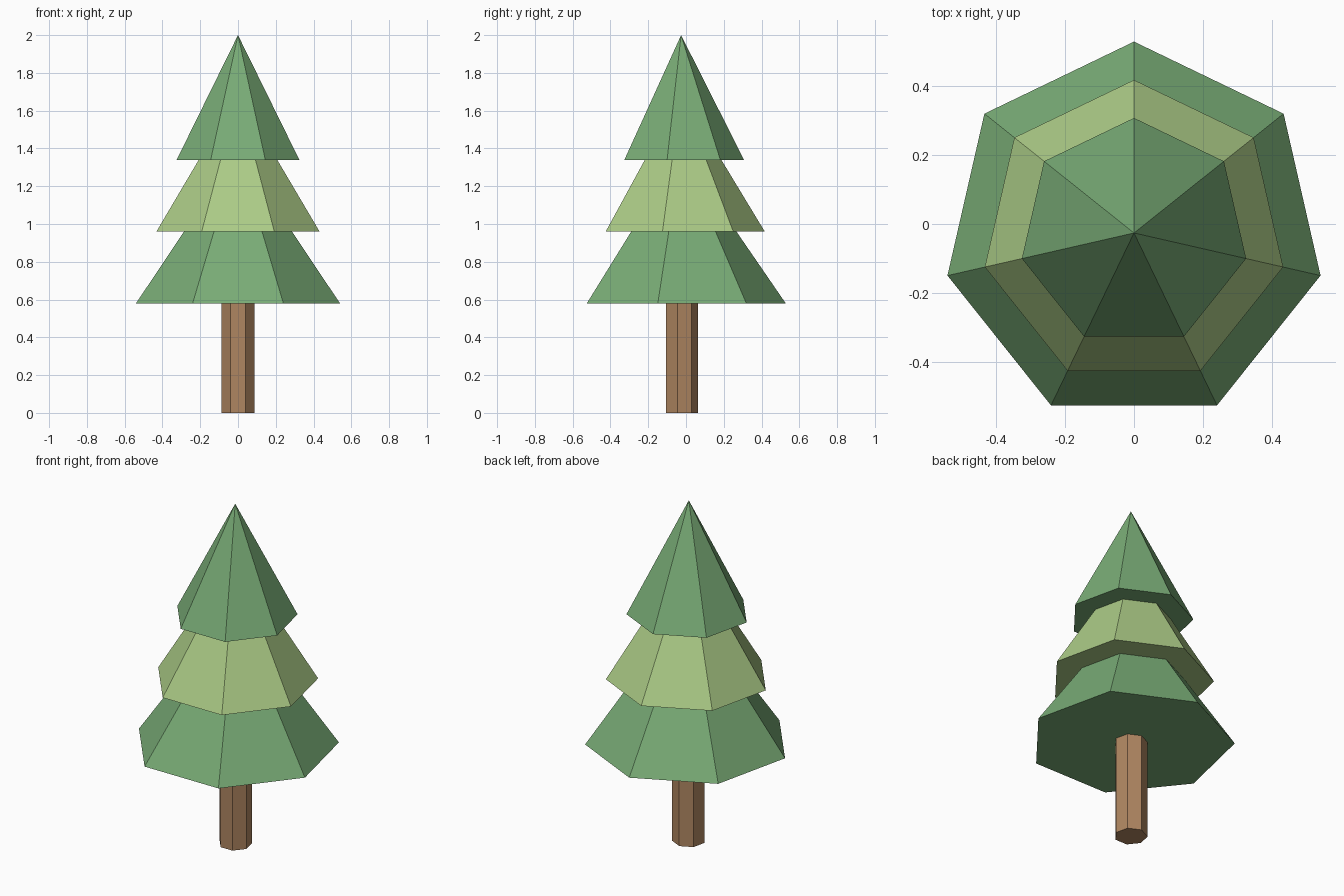
import bpy, bmesh
from math import sin, cos, tau

if "Cube" in bpy.data.objects:
    bpy.data.objects.remove(bpy.data.objects["Cube"])

SIDES = 7
CENTRE_Y = -0.026   # a heptagon is not symmetric front to back


def material(name, rgb):
    m = bpy.data.materials.new(name)
    m.diffuse_color = (*rgb, 1)
    m.use_nodes = True
    m.node_tree.nodes["Principled BSDF"].inputs["Base Color"].default_value = m.diffuse_color
    return m


def lathe(name, profile, mat, cap_bottom=False):
    """Seven-sided flat-shaded solid from (radius, z) points, listed bottom to top."""
    bm = bmesh.new()
    rings = []
    for r, z in profile:
        count = SIDES if r else 1
        rings.append([bm.verts.new((-r * sin(tau * i / SIDES),
                                    CENTRE_Y + r * cos(tau * i / SIDES), z))
                      for i in range(count)])
    for low, high in zip(rings, rings[1:]):
        for i in range(SIDES):
            j = (i + 1) % SIDES
            if len(high) == 1:
                bm.faces.new((low[i], low[j], high[0]))
            else:
                bm.faces.new((low[i], low[j], high[j], high[i]))
    if cap_bottom:
        bm.faces.new(rings[0][::-1])
    mesh = bpy.data.meshes.new(name)
    bm.to_mesh(mesh)
    bm.free()
    mesh.materials.append(mat)
    obj = bpy.data.objects.new(name, mesh)
    bpy.context.collection.objects.link(obj)
    return obj


bark = material("bark", (0.43, 0.24, 0.12))
green = material("green_leaves", (0.19, 0.41, 0.18))
light = material("light_leaves", (0.41, 0.60, 0.24))

# Trunk
lathe("trunk", [(0.089, 0), (0.089, 0.58)], bark, cap_bottom=True)

# Foliage tiers: underside, rim, then slope up to the next tier
lathe("lower_foliage", [(0.089, 0.58), (0.554, 0.58), (0.293, 0.96)], green)
lathe("middle_foliage", [(0.293, 0.96), (0.443, 0.96), (0.213, 1.34)], light)
lathe("upper_foliage", [(0.213, 1.34), (0.333, 1.34), (0, 2.0)], green)
